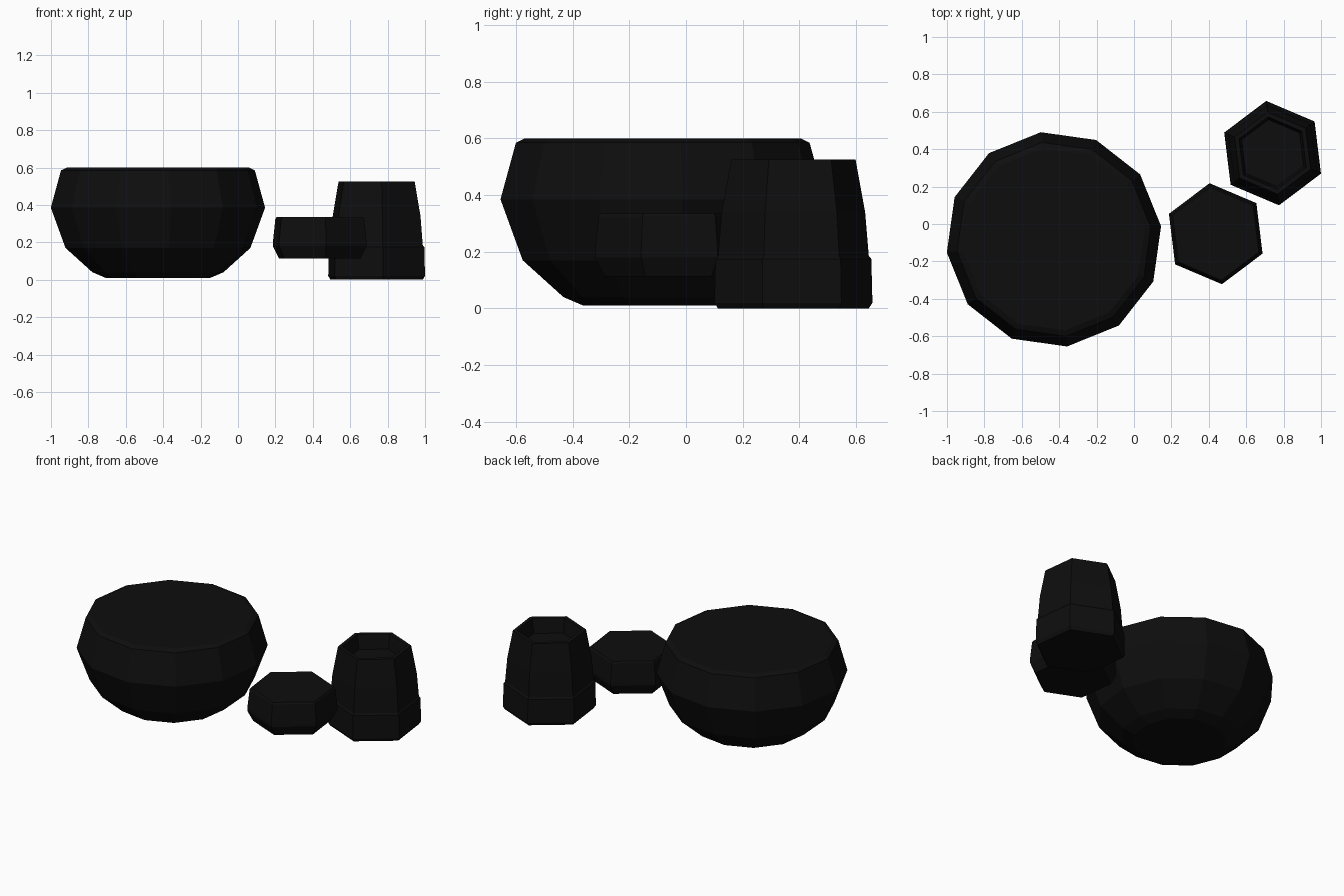
import bpy, bmesh, math

if "Cube" in bpy.data.objects:
    bpy.data.objects.remove(bpy.data.objects["Cube"])

black = bpy.data.materials.new("soot black")
black.diffuse_color = (0.0042, 0.0042, 0.0042, 1)
black.use_nodes = True
black.node_tree.nodes["Principled BSDF"].inputs["Base Color"].default_value = black.diffuse_color


def lathe(name, centre, sides, turn, profile):
    """Faceted solid from (radius, height) rings, capped at both ends."""
    bm = bmesh.new()
    rings = []
    for r, z in profile:
        rings.append([bm.verts.new((r * math.cos(turn + i * math.tau / sides),
                                    r * math.sin(turn + i * math.tau / sides), z))
                      for i in range(sides)])
    for a, b in zip(rings, rings[1:]):
        for i in range(sides):
            j = (i + 1) % sides
            bm.faces.new((a[i], a[j], b[j], b[i]))
    bm.faces.new(rings[0][::-1])
    bm.faces.new(rings[-1])
    bmesh.ops.recalc_face_normals(bm, faces=bm.faces)
    mesh = bpy.data.meshes.new(name)
    bm.to_mesh(mesh)
    bm.free()
    mesh.materials.append(black)
    obj = bpy.data.objects.new(name, mesh)
    obj.location = (centre[0], centre[1], 0)
    bpy.context.collection.objects.link(obj)
    return obj


# Large twelve-sided bowl with a bevelled rim
lathe("large_bowl", (-0.428, -0.082), 12, math.radians(7),
      [(0.282, 0.01), (0.353, 0.04), (0.498, 0.17), (0.577, 0.385),
       (0.522, 0.585), (0.49, 0.6)])

# Small six-sided block, raised off the ground
lathe("small_block", (0.437, -0.052), 6, math.radians(37),
      [(0.236, 0.113), (0.272, 0.18), (0.272, 0.2), (0.258, 0.325), (0.25, 0.335)])

# Tall six-sided cup with a step in its side and a sunken top
lathe("tall_cup", (0.741, 0.379), 6, math.radians(37),
      [(0.268, 0.0), (0.281, 0.02), (0.277, 0.175), (0.268, 0.185),
       (0.255, 0.34), (0.221, 0.525), (0.195, 0.525), (0.18, 0.43)])
